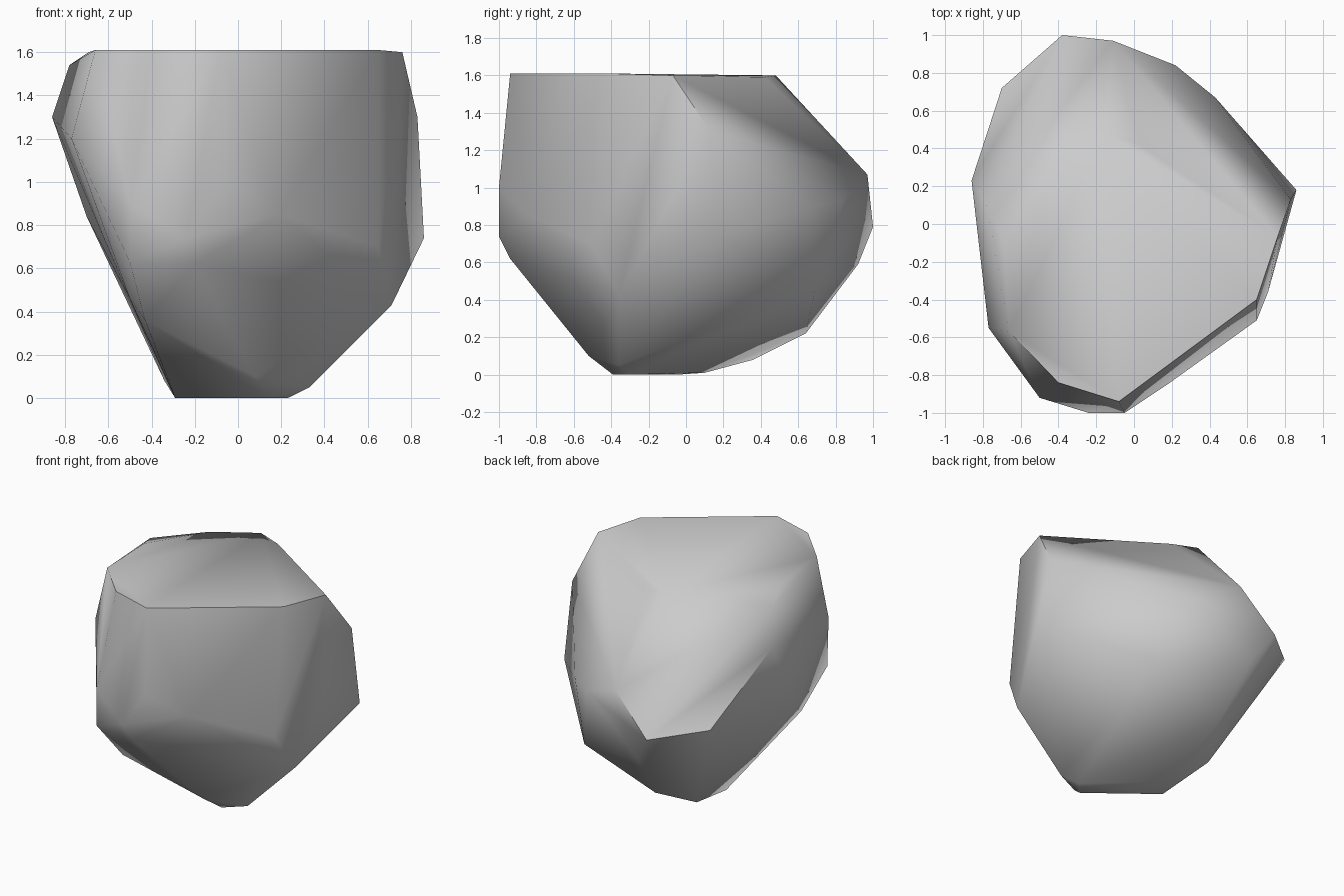
import bpy
import bmesh
import math

# Remove the default object
default_object = bpy.data.objects.get("Cube")
if default_object:
    bpy.data.objects.remove(default_object, do_unlink=True)


def make_material(name, shade):
    """Create one plain grey material."""
    material = bpy.data.materials.new(name)
    material.use_nodes = True
    colour = (shade, shade, shade, 1)
    material.diffuse_color = colour
    shader = material.node_tree.nodes["Principled BSDF"]
    shader.inputs["Base Color"].default_value = colour
    shader.inputs["Roughness"].default_value = 0.9
    return material


def make_hull(name, corners, material):
    """Wrap corner points, given in hundredths, in a faceted convex shell."""
    mesh = bpy.data.meshes.new(name)
    shell = bmesh.new()
    for corner in corners:
        shell.verts.new([value / 100 for value in corner])
    result = bmesh.ops.convex_hull(shell, input=shell.verts[:])
    unused = set(result["geom_interior"]) | set(result["geom_unused"])
    loose = [item for item in unused
             if isinstance(item, bmesh.types.BMVert) and item.is_valid]
    bmesh.ops.delete(shell, geom=loose, context="VERTS")
    # Merge nearly coplanar triangles into broad chipped faces
    bmesh.ops.dissolve_limit(shell, angle_limit=math.radians(1),
                             verts=shell.verts[:], edges=shell.edges[:])
    bmesh.ops.recalc_face_normals(shell, faces=shell.faces[:])
    shell.to_mesh(mesh)
    shell.free()
    mesh.materials.append(material)
    rock = bpy.data.objects.new(name, mesh)
    bpy.context.collection.objects.link(rock)
    return rock


# Flat cap, going around its rim
cap = [(-66, -57, 161), (-40, -84, 161), (-8, -94, 161), (65, -40, 161),
       (76, -7, 160), (3, 42, 159), (-15, 48, 160), (-44, 30, 160),
       (-69, -10, 160)]

# Shoulder and upper side corners
shoulder = [(-78, 10, 154), (-86, 23, 130), (-77, -55, 120), (83, 13, 130),
            (-11, 97, 107), (22, 84, 93), (43, 67, 90)]

# Widest belt and the front face
belt = [(-50, -92, 90), (-50, -92, 63), (-24, -100, 74), (-5, -100, 100),
        (19, -84, 85), (65, -51, 70), (86, 18, 74), (-38, 100, 79),
        (-70, 72, 84)]

# Tapering underside corners
taper = [(-20, -94, 62), (-43, -72, 36), (-50, -57, 46), (71, -36, 43),
         (34, 69, 45), (-25, 92, 59), (-20, 64, 22), (8, -52, 10),
         (-36, -45, 22)]

# Small resting facet
foot = [(-34, 36, 8), (-25, 10, 1), (-29, -5, 0), (14, -39, 0),
        (23, -30, 0), (33, -36, 5)]

stone = make_material("pale_grey_stone", 0.6)
boulder = make_hull("boulder", cap + shoulder + belt + taper + foot, stone)

# Soft facets with crisp major ridges
bpy.ops.object.select_all(action="DESELECT")
boulder.select_set(True)
bpy.context.view_layer.objects.active = boulder
bpy.ops.object.shade_smooth_by_angle(angle=math.radians(60))
